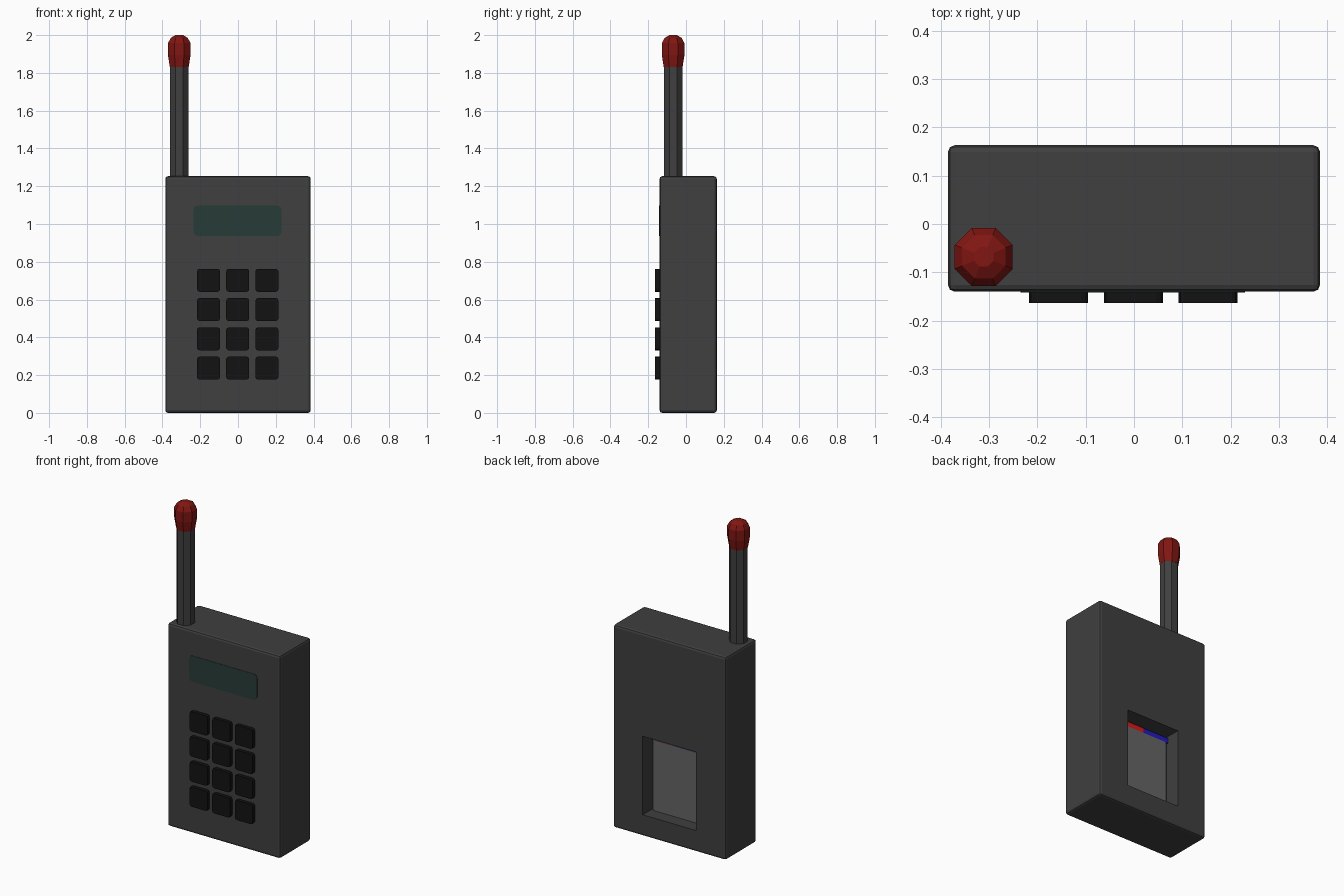
import bpy, bmesh, math

if "Cube" in bpy.data.objects:
    bpy.data.objects.remove(bpy.data.objects["Cube"])


def material(name, rgb):
    m = bpy.data.materials.new(name)
    m.diffuse_color = (*rgb, 1)
    m.use_nodes = True
    m.node_tree.nodes["Principled BSDF"].inputs["Base Color"].default_value = m.diffuse_color
    return m


DARK = material("dark_plastic", (0.05, 0.05, 0.05))
BLACK = material("black_rubber", (0.006, 0.006, 0.006))
GREEN = material("display_green", (0.02, 0.045, 0.038))
MAROON = material("tip_red", (0.22, 0.008, 0.006))
SILVER = material("cell_grey", (0.13, 0.13, 0.13))
RED = material("terminal_red", (0.7, 0.01, 0.01))
BLUE = material("terminal_blue", (0.02, 0.01, 0.5))


def finish(name, bm, mat):
    bmesh.ops.recalc_face_normals(bm, faces=bm.faces)
    me = bpy.data.meshes.new(name)
    bm.to_mesh(me)
    bm.free()
    ob = bpy.data.objects.new(name, me)
    bpy.context.collection.objects.link(ob)
    if mat:
        me.materials.append(mat)
    return ob


def box(name, x, y, z, mat=None, bevel=0, axis=None, seg=2):
    """Box from (min, max) ranges; bevels all edges, or only those along one axis."""
    bm = bmesh.new()
    bmesh.ops.create_cube(bm, size=1)
    for v in bm.verts:
        v.co = [r[0] + (c + 0.5) * (r[1] - r[0]) for c, r in zip(v.co, (x, y, z))]
    if bevel:
        edges = [e for e in bm.edges if axis is None or
                 abs((e.verts[0].co - e.verts[1].co).normalized()[axis]) > 0.9]
        bmesh.ops.bevel(bm, geom=edges, offset=bevel, segments=seg,
                        profile=0.5, affect='EDGES')
    return finish(name, bm, mat)


def octagon_stack(name, cx, cy, profile, mat):
    """Eight-sided turned part from (apothem, z) pairs."""
    bm = bmesh.new()
    rings = []
    for r, z in profile:
        rad = r / math.cos(math.pi / 8)
        rings.append([bm.verts.new((cx + rad * math.cos((i + 0.5) * math.pi / 4),
                                    cy + rad * math.sin((i + 0.5) * math.pi / 4), z))
                      for i in range(8)])
    for a, b in zip(rings, rings[1:]):
        for i in range(8):
            j = (i + 1) % 8
            bm.faces.new((a[i], a[j], b[j], b[i]))
    bm.faces.new(rings[0])
    bm.faces.new(rings[-1])
    return finish(name, bm, mat)


# Body with the battery bay cut into the back
body = box("body", (-0.385, 0.385), (-0.14, 0.163), (0, 1.253), DARK, bevel=0.014)
cutter = box("bay_cutter", (-0.182, 0.182), (-0.01, 0.3), (0.132, 0.617), DARK)
cutter.hide_render = True
mod = body.modifiers.new("bay", 'BOOLEAN')
mod.object = cutter
mod.operation = 'DIFFERENCE'
mod.solver = 'EXACT'
bpy.context.view_layer.objects.active = body
bpy.ops.object.modifier_apply(modifier="bay")
bpy.data.objects.remove(cutter)

# Battery and its two coloured terminals
box("battery", (-0.178, 0.178), (-0.01, 0.085), (0.134, 0.57), SILVER, 0.025, 2, 3)
box("terminal_positive", (0, 0.178), (-0.01, 0.083), (0.57, 0.602), RED)
box("terminal_negative", (-0.178, 0), (-0.01, 0.083), (0.57, 0.602), BLUE)

# Display
box("display", (-0.235, 0.23), (-0.142, -0.12), (0.937, 1.097), GREEN, 0.022, 1, 3)

# Keypad
for row in range(4):
    for col in range(3):
        cx, cz = -0.156 + col * 0.1545, 0.237 + row * 0.155
        box(f"key_{row}_{col}", (cx - 0.061, cx + 0.061), (-0.163, -0.13),
            (cz - 0.061, cz + 0.061), BLACK, 0.014, 1)

# Aerial and tip
octagon_stack("aerial", -0.311, -0.068, [(0.049, 1.24), (0.049, 1.84)], DARK)
octagon_stack("aerial_tip", -0.311, -0.068,
              [(0.05, 1.832), (0.06, 1.895), (0.06, 1.957), (0.045, 1.985), (0.02, 2.0)],
              MAROON)
